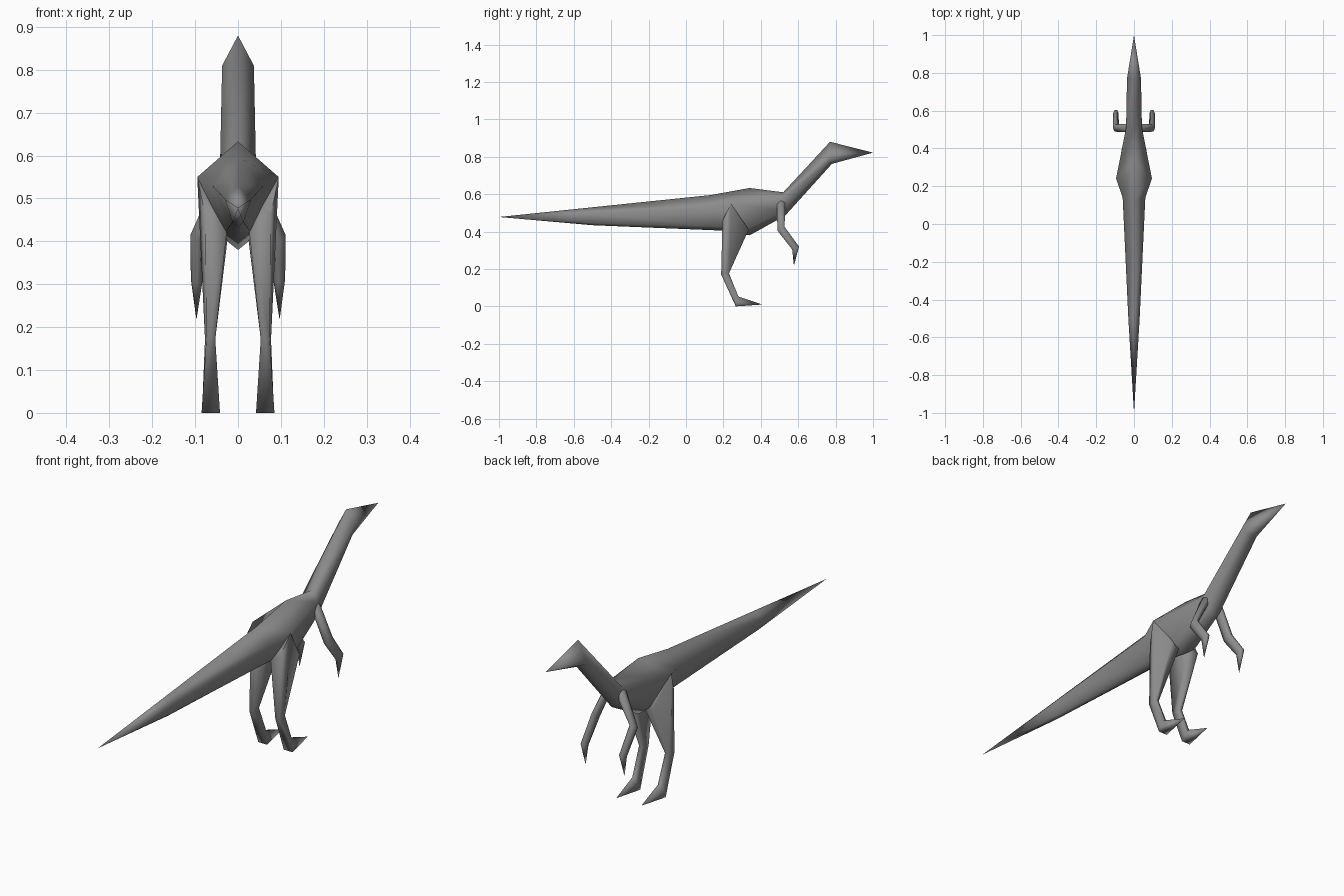
import bpy, bmesh
from math import sin, cos, pi, radians
from mathutils import Vector

if "Cube" in bpy.data.objects:
    bpy.data.objects.remove(bpy.data.objects["Cube"])

# Dark grey skin
skin = bpy.data.materials.new("dark_grey_skin")
skin.diffuse_color = (0.26, 0.26, 0.26, 1)
skin.use_nodes = True
skin.node_tree.nodes["Principled BSDF"].inputs["Base Color"].default_value = skin.diffuse_color


def loft(name, rings, mirror=False):
    """Bridge rings of points; a ring holding one point closes to a tip."""
    bm = bmesh.new()
    loops = [[bm.verts.new(p) for p in ring] for ring in rings]
    for a, b in zip(loops, loops[1:]):
        n = max(len(a), len(b))
        for i in range(n):
            j = (i + 1) % n
            if len(a) == 1:
                bm.faces.new((a[0], b[j], b[i]))
            elif len(b) == 1:
                bm.faces.new((a[i], a[j], b[0]))
            else:
                bm.faces.new((a[i], a[j], b[j], b[i]))
    bmesh.ops.recalc_face_normals(bm, faces=bm.faces)
    mesh = bpy.data.meshes.new(name)
    bm.to_mesh(mesh)
    bm.free()
    mesh.materials.append(skin)
    obj = bpy.data.objects.new(name, mesh)
    bpy.context.collection.objects.link(obj)
    if mirror:
        obj.modifiers.new("Mirror", "MIRROR").use_mirror_merge = False
    bpy.ops.object.select_all(action="DESELECT")
    obj.select_set(True)
    bpy.context.view_layer.objects.active = obj
    bpy.ops.object.shade_smooth_by_angle(angle=radians(100))
    return obj


def body_ring(top, side, low, bottom):
    """Symmetric hexagon from its right half."""
    flip = lambda p: (-p[0], p[1], p[2])
    return [(0, *top), side, low, (0, *bottom), flip(low), flip(side)]


def hexagon(c, u, v):
    c, u, v = Vector(c), Vector(u), Vector(v)
    return [c + u * cos(i * pi / 3) + v * sin(i * pi / 3) for i in range(6)]


# Tail, trunk, neck and head as one continuous skin
loft("body", [
    [(0, -1.0, 0.478)],
    body_ring((-0.5, 0.53), (0.03, -0.5, 0.498), (0.013, -0.5, 0.445), (-0.5, 0.434)),
    body_ring((0.13, 0.595), (0.06, 0.14, 0.53), (0.027, 0.18, 0.425), (0.2, 0.405)),
    body_ring((0.34, 0.633), (0.095, 0.24, 0.55), (0.05, 0.34, 0.42), (0.34, 0.38)),
    body_ring((0.52, 0.61), (0.042, 0.51, 0.575), (0.036, 0.52, 0.51), (0.53, 0.485)),
    body_ring((0.77, 0.88), (0.037, 0.77, 0.81), (0.034, 0.768, 0.776), (0.78, 0.762)),
    [(0, 1.0, 0.822)],
])

# Legs: root inside the trunk, thigh, knee, heel, toe
loft("legs", [
    [(0.03, 0.27, 0.5)],
    [(0.095, 0.24, 0.55), (0.072, 0.335, 0.41), (0.025, 0.325, 0.40),
     (0.026, 0.195, 0.425), (0.076, 0.195, 0.46)],
    [(0.077, 0.208, 0.172), (0.073, 0.23, 0.177), (0.055, 0.228, 0.177),
     (0.053, 0.19, 0.172), (0.074, 0.188, 0.17)],
    [(0.083, 0.27, 0.025), (0.072, 0.28, 0.053), (0.055, 0.28, 0.053),
     (0.042, 0.266, 0), (0.085, 0.266, 0)],
    [(0.063, 0.408, 0.01)],
], mirror=True)

# Arms: root inside the chest, shoulder, elbow, wrist, claw
loft("arms", [
    [(0.015, 0.508, 0.565)],
    hexagon((0.03, 0.508, 0.555), (0.014, 0, 0.01), (0, 0.026, -0.004)),
    hexagon((0.095, 0.508, 0.415), (0.016, 0, 0), (0, 0.022, 0.012)),
    hexagon((0.096, 0.586, 0.312), (0.014, 0, 0), (0, 0.021, 0.009)),
    [(0.097, 0.577, 0.217)],
], mirror=True)
